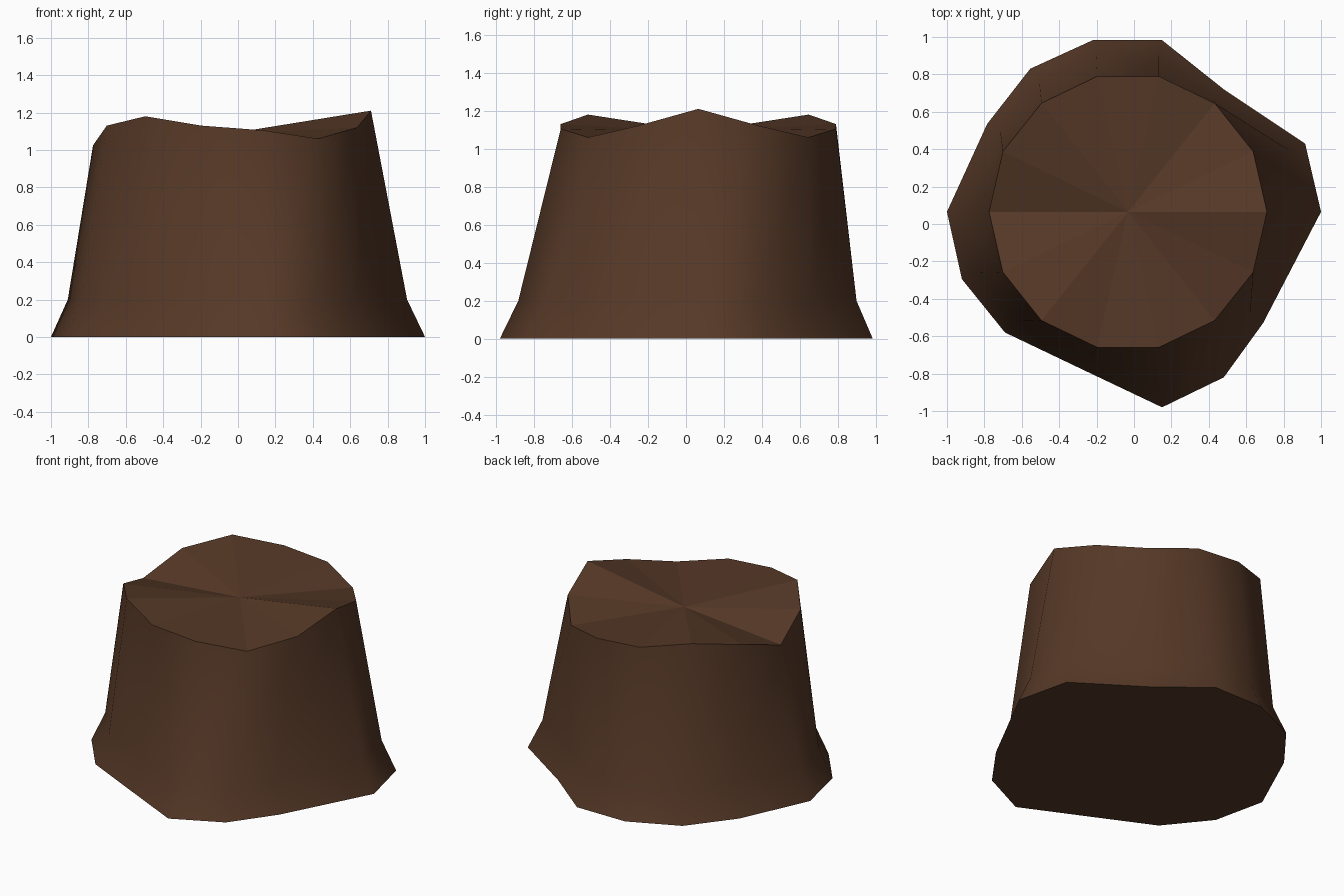
import bpy, bmesh, math

if "Cube" in bpy.data.objects:
    bpy.data.objects.remove(bpy.data.objects["Cube"])

N = 14
CX, CY = -0.032, 0.065          # axis of the trunk
TOP_R = 0.743

# irregular root outline on the ground, counter-clockwise from +x
BASE = [(1.0, .065), (.915, .43), (.48, .72), (.15, .983), (-.22, .983),
        (-.555, .83), (-.785, .535), (-1.0, .065), (-.92, -.295), (-.69, -.58),
        (-.25, -.79), (.15, -.98), (.48, -.82), (.69, -.53)]
# jagged rim heights from +x round to -x, mirrored in y
RIM = [1.21, 1.12, 1.06, 1.105, 1.13, 1.18, 1.13, 1.025]

wood = bpy.data.materials.new("dark brown wood")
wood.diffuse_color = (0.092, 0.040, 0.020, 1)
wood.use_nodes = True
wood.node_tree.nodes["Principled BSDF"].inputs["Base Color"].default_value = wood.diffuse_color

bm = bmesh.new()


def ring(points):
    return [bm.verts.new(p) for p in points]


# ground, root flare and rim rings
ground = ring((x, y, 0) for x, y in BASE)
flare = ring((CX + (x - CX) * .907, CY + (y - CY) * .907, 0.2) for x, y in BASE)
rim = ring((CX + TOP_R * math.cos(2 * math.pi * i / N),
            CY + TOP_R * math.sin(2 * math.pi * i / N),
            RIM[min(i, N - i)]) for i in range(N))
centre = bm.verts.new((CX, CY, 1.09))

for i in range(N):
    j = (i + 1) % N
    # bark sides, smooth
    for lo, hi in ((ground, flare), (flare, rim)):
        bm.faces.new((lo[i], lo[j], hi[j])).smooth = True
        bm.faces.new((lo[i], hi[j], hi[i])).smooth = True
    # broken top, flat fan
    bm.faces.new((rim[i], rim[j], centre)).smooth = False

# underside
bm.faces.new(ground[::-1]).smooth = False

mesh = bpy.data.meshes.new("tree_stump")
bm.to_mesh(mesh)
bm.free()
mesh.materials.append(wood)
stump = bpy.data.objects.new("tree_stump", mesh)
bpy.context.collection.objects.link(stump)
